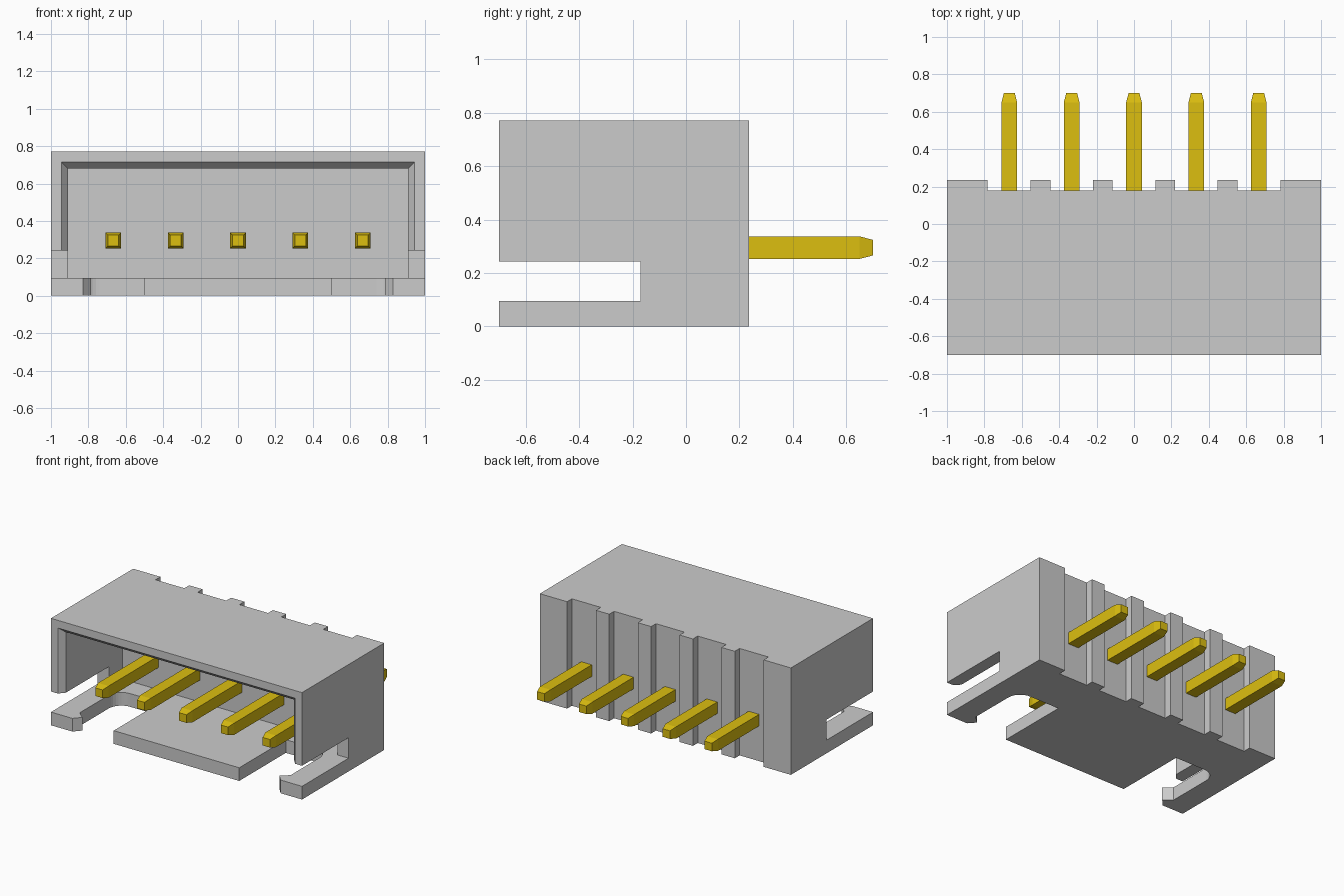
import bpy, bmesh, math

if "Cube" in bpy.data.objects:
    bpy.data.objects.remove(bpy.data.objects["Cube"])

PITCH = 1 / 3


def finish(name, bm):
    bmesh.ops.recalc_face_normals(bm, faces=bm.faces[:])
    mesh = bpy.data.meshes.new(name)
    bm.to_mesh(mesh)
    bm.free()
    ob = bpy.data.objects.new(name, mesh)
    bpy.context.collection.objects.link(ob)
    return ob


def prism(name, outline, z0, z1):
    """Extrude an xy outline from z0 to z1."""
    bm = bmesh.new()
    face = bm.faces.new([bm.verts.new((x, y, z0)) for x, y in outline])
    ext = bmesh.ops.extrude_face_region(bm, geom=[face])
    verts = [v for v in ext["geom"] if isinstance(v, bmesh.types.BMVert)]
    bmesh.ops.translate(bm, verts=verts, vec=(0, 0, z1 - z0))
    return finish(name, bm)


def loft(name, sections):
    """Join rectangles (y, x0, x1, z0, z1) placed along y."""
    bm = bmesh.new()
    rings = [[bm.verts.new(p) for p in ((x0, y, z0), (x1, y, z0), (x1, y, z1), (x0, y, z1))]
             for y, x0, x1, z0, z1 in sections]
    for a, b in zip(rings, rings[1:]):
        for i in range(4):
            j = (i + 1) % 4
            bm.faces.new((a[i], a[j], b[j], b[i]))
    bm.faces.new(rings[0])
    bm.faces.new(rings[-1])
    return finish(name, bm)


def cut(target, cutter):
    cutter.hide_render = True
    mod = target.modifiers.new("cut", 'BOOLEAN')
    mod.operation, mod.solver, mod.object = 'DIFFERENCE', 'EXACT', cutter
    bpy.context.view_layer.objects.active = target
    bpy.ops.object.modifier_apply(modifier=mod.name)
    bpy.data.objects.remove(cutter, do_unlink=True)


# Housing block with a groove behind each pin
outline = [(-1, -0.7), (1, -0.7), (1, 0.235)]
for i in range(2, -3, -1):
    right = 0.783 if i == 2 else (i + 0.5) * PITCH - 0.053
    left = -0.783 if i == -2 else (i - 0.5) * PITCH + 0.053
    outline += [(right, 0.235), (right, 0.18), (left, 0.18), (left, 0.235)]
outline.append((-1, 0.235))
housing = prism("housing", outline, 0, 0.77)

# Cavity, chamfered mouth and side windows
cut(housing, loft("cavity_cutter", [(-0.8, -0.91, 0.91, 0.095, 0.68),
                                    (-0.015, -0.91, 0.91, 0.095, 0.68)]))
cut(housing, loft("mouth_cutter", [(-0.74, -0.98, 0.98, 0.2, 0.75),
                                   (-0.66, -0.91, 0.91, 0.2, 0.68)]))
cut(housing, loft("window_cutter", [(-0.8, -1.1, 1.1, 0.095, 0.243),
                                    (-0.17, -1.1, 1.1, 0.095, 0.243)]))

# Floor slots leaving a centre tongue and two hooked arms
slot = [(0.5, -0.8), (0.83, -0.8), (0.83, -0.7), (0.785, -0.65), (0.84, -0.6)]
for k in range(9):
    a = math.radians(90 * k / 8)
    slot.append((0.74 + 0.1 * math.cos(a), -0.27 + 0.1 * math.sin(a)))
slot.append((0.5, -0.17))
for s in (1, -1):
    cut(housing, prism("slot_cutter", [(s * x, y) for x, y in slot], -0.1, 0.15))

# Pins with tapered tips at both ends
gold = bpy.data.materials.new("gold")
gold.diffuse_color = (0.72, 0.52, 0.005, 1)
gold.use_nodes = True
gold.node_tree.nodes["Principled BSDF"].inputs["Base Color"].default_value = gold.diffuse_color
for i in range(-2, 3):
    x = i * PITCH
    pin = loft("pin", [(y, x - r, x + r, 0.295 - r, 0.295 + r)
                       for y, r in ((-0.63, 0.029), (-0.58, 0.042), (0.65, 0.042), (0.7, 0.029))])
    pin.data.materials.append(gold)
